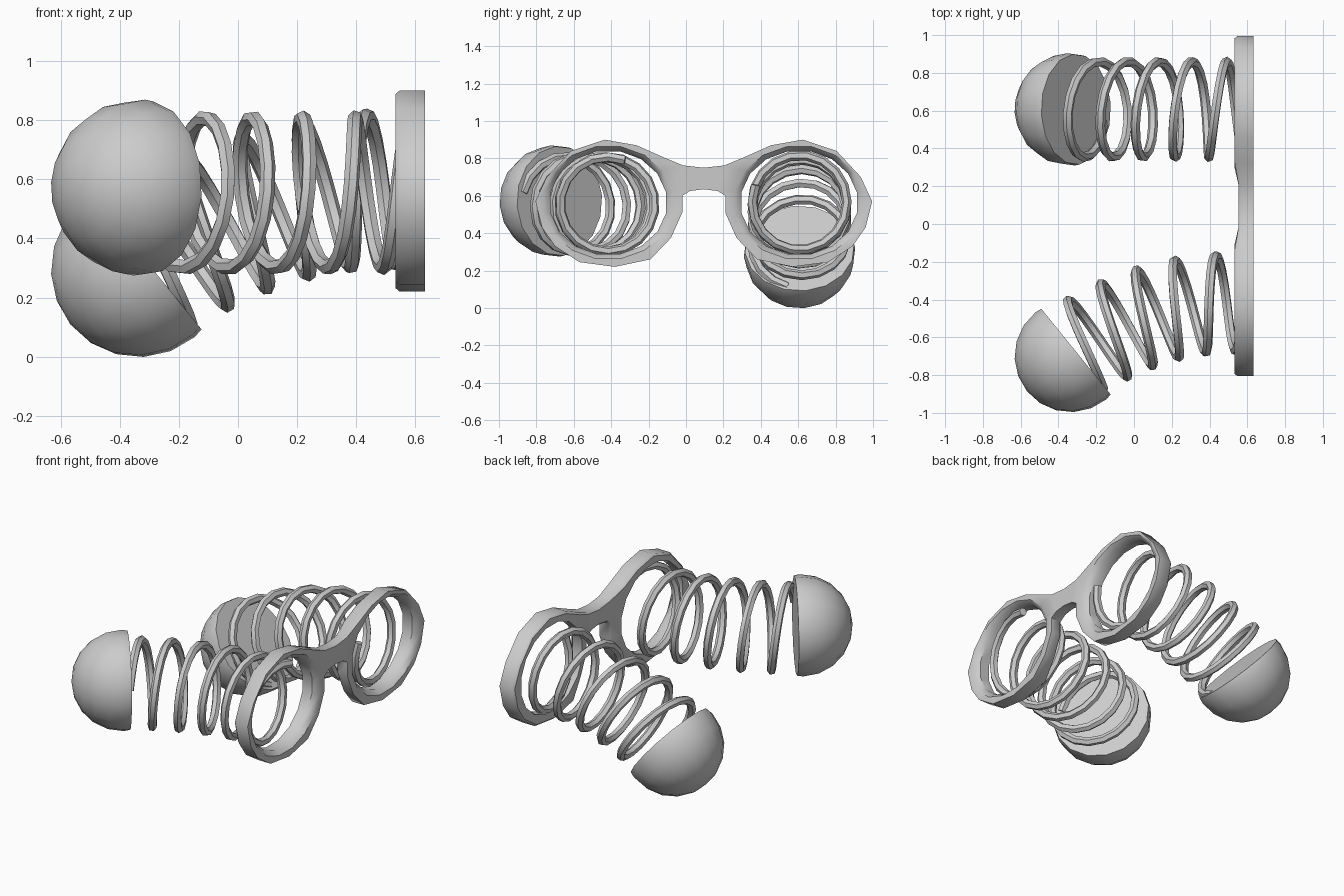
import bpy, bmesh, math
from mathutils import Vector, Matrix

cube = bpy.data.objects.get("Cube")
if cube:
    bpy.data.objects.remove(cube)

grey = bpy.data.materials.new("plain_grey")
grey.use_nodes = True
COLOUR = (0.6, 0.6, 0.6, 1)
grey.diffuse_color = COLOUR
grey.node_tree.nodes["Principled BSDF"].inputs["Base Color"].default_value = COLOUR

MID_Y, LENS_Z, LENS_OFFSET = 0.095, 0.563, 0.51


def finish(obj, angle):
    obj.data.materials.append(grey)
    bpy.ops.object.select_all(action='DESELECT')
    obj.select_set(True)
    bpy.context.view_layer.objects.active = obj
    bpy.ops.object.shade_smooth_by_angle(angle=math.radians(angle))


def mesh_object(name, bm, angle=35):
    bmesh.ops.recalc_face_normals(bm, faces=bm.faces)
    mesh = bpy.data.meshes.new(name)
    bm.to_mesh(mesh)
    bm.free()
    obj = bpy.data.objects.new(name, mesh)
    bpy.context.collection.objects.link(obj)
    finish(obj, angle)
    return obj


# Spectacle frame: half outline, mirrored across the bridge
half = [(0, .75), (.11, .762), (.225, .81), (.36, .87), (.53, .90), (.71, .84),
        (.84, .70), (.9, .57), (.865, .43), (.795, .33), (.665, .245), (.475, .22),
        (.285, .26), (.175, .375), (.115, .51), (.115, .6), (.075, .625), (0, .635)]
outline = [Vector(p) for p in half] + [Vector((-s, z)) for s, z in half[-2:0:-1]]


def inset(points, amount):
    result = []
    for i, p in enumerate(points):
        tangent = (points[(i + 1) % len(points)] - points[i - 1]).normalized()
        result.append(p + amount * Vector((tangent.y, -tangent.x)))
    return result


def ellipse(side, a, b, n=16):
    turns = [math.tau * (i + .5) / n for i in range(n)]
    return [Vector((side * LENS_OFFSET + a * math.cos(t), LENS_Z + b * math.sin(t))) for t in turns]


def add_loop(bm, points, x, bridge_dip=0):
    verts = [bm.verts.new((x + (bridge_dip if abs(p.x) < .2 else 0), p.x + MID_Y, p.y)) for p in points]
    edges = [bm.edges.new((verts[i - 1], verts[i])) for i in range(len(verts))]
    return verts, edges


def bridge(bm, loops):
    for (a, _), (b, _) in zip(loops, loops[1:]):
        for i in range(len(a)):
            bm.faces.new((a[i - 1], a[i], b[i], b[i - 1]))


bm = bmesh.new()
rim = [add_loop(bm, inset(outline, .012), .533, .02),
       add_loop(bm, outline, .546, .02),
       add_loop(bm, outline, .632)]
holes = [[add_loop(bm, ellipse(side, .315, .28), .533),
          add_loop(bm, ellipse(side, .315, .28), .60),
          add_loop(bm, ellipse(side, .35, .305), .632)] for side in (-1, 1)]
for loops in [rim] + holes:
    bridge(bm, loops)
for end in (0, -1):
    cap = rim[end][1] + holes[0][end][1] + holes[1][end][1]
    bmesh.ops.triangle_fill(bm, use_beauty=True, edges=cap, normal=(1, 0, 0))
mesh_object("spectacle_frame", bm, 45)


# Bent spring: a helix wound around a drooping axis
def axis_point(x):
    u = max(0, .5 - x)
    return Vector((x, -.39 * u * u, 0)), math.atan(.78 * u)


def make_spring(name):
    first, last, per_turn, radius = .19, 5.46, 18, .253
    count = int((last - first) * per_turn)
    curve = bpy.data.curves.new(name, 'CURVE')
    curve.dimensions = '3D'
    curve.bevel_depth = .026
    curve.bevel_resolution = 1
    curve.use_fill_caps = True
    spline = curve.splines.new('POLY')
    spline.points.add(count)
    for i, point in enumerate(spline.points):
        turn = first + (last - first) * i / count
        x = .444 - .187 * (turn - 1) + .005 * (turn - 1) ** 2
        centre, tilt = axis_point(x)
        across = Vector((-math.sin(tilt), math.cos(tilt), 0))
        angle = math.tau * turn
        p = centre + radius * (across * math.cos(angle) + Vector((0, 0, math.sin(angle))))
        point.co = (*p, 1)
    obj = bpy.data.objects.new(name, curve)
    bpy.context.collection.objects.link(obj)
    bpy.ops.object.select_all(action='DESELECT')
    obj.select_set(True)
    bpy.context.view_layer.objects.active = obj
    bpy.ops.object.convert(target='MESH')
    obj = bpy.context.view_layer.objects.active
    finish(obj, 35)
    return obj


# Eyeball: a sphere sliced flat on the side that meets the spring
def make_eyeball(name):
    bm = bmesh.new()
    bmesh.ops.create_uvsphere(bm, u_segments=16, v_segments=10, radius=.299)
    cut = bmesh.ops.bisect_plane(bm, geom=bm.verts[:] + bm.edges[:] + bm.faces[:],
                                 plane_co=(0, 0, .035), plane_no=(0, 0, 1), clear_outer=True)
    rim_edges = [e for e in cut["geom_cut"] if isinstance(e, bmesh.types.BMEdge)]
    bmesh.ops.contextual_create(bm, geom=rim_edges)
    facing = Vector((math.cos(math.radians(39)), math.sin(math.radians(39)), 0))
    turn = Vector((0, 0, 1)).rotation_difference(facing).to_matrix().to_4x4()
    bm.transform(Matrix.Translation((-.334, -.275, 0)) @ turn)
    return mesh_object(name, bm)


# One eye droops sideways, the other downwards: roll, spring centre, eyeball centre
pairs = {"right": (0, (-.419, .555), (-.423, .572)),
         "left": (math.pi / 2, (.607, .565), (.607, .572))}
for name, (roll, spring_at, eye_at) in pairs.items():
    for obj, spot in ((make_spring(name + "_spring"), spring_at),
                      (make_eyeball(name + "_eyeball"), eye_at)):
        obj.location = (0, *spot)
        obj.rotation_euler.x = roll
